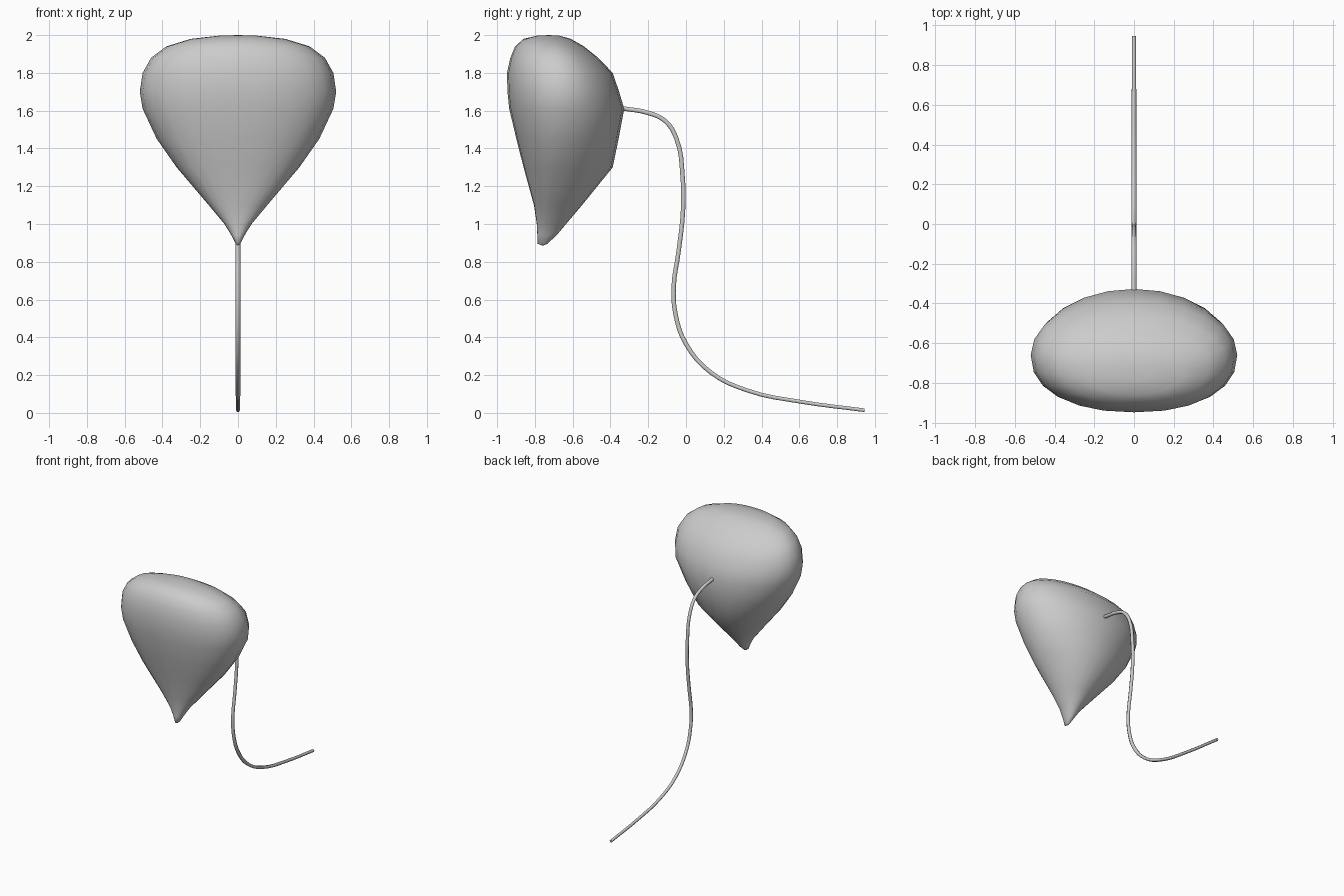
import bpy, bmesh, math

if "Cube" in bpy.data.objects:
    bpy.data.objects.remove(bpy.data.objects["Cube"])

SEGS = 24


def spow(v, p):
    return math.copysign(abs(v) ** p, v)


# body sections: z, half width, front y, y of widest point, back y
SECTIONS = [
    (0.895, 0.012, -0.785, -0.755, -0.735),
    (0.94, 0.035, -0.787, -0.745, -0.685),
    (1.00, 0.072, -0.79, -0.735, -0.635),
    (1.10, 0.155, -0.805, -0.72, -0.55),
    (1.30, 0.325, -0.86, -0.69, -0.388),
    (1.45, 0.43, -0.898, -0.67, -0.357),
    (1.61, 0.505, -0.936, -0.66, -0.327),
    (1.70, 0.52, -0.945, -0.66, -0.354),
    (1.80, 0.505, -0.948, -0.665, -0.388),
    (1.88, 0.46, -0.93, -0.68, -0.465),
    (1.94, 0.38, -0.905, -0.70, -0.54),
    (1.98, 0.25, -0.86, -0.72, -0.61),
    (1.997, 0.10, -0.79, -0.725, -0.67),
]

# body: teardrop lofted through the sections
bm = bmesh.new()
rings = []
for z, w, yf, yc, yb in SECTIONS:
    ring = []
    for i in range(SEGS):
        a = 2 * math.pi * i / SEGS
        c, s = math.cos(a), math.sin(a)
        if s >= 0:
            x, y = w * c, yc + (yb - yc) * s
        else:
            x, y = w * spow(c, 0.88), yc + (yc - yf) * spow(s, 0.88)
        ring.append(bm.verts.new((x, y, z)))
    rings.append(ring)
for r0, r1 in zip(rings, rings[1:]):
    for i in range(SEGS):
        j = (i + 1) % SEGS
        bm.faces.new((r0[i], r0[j], r1[j], r1[i]))
for ring, tip in ((rings[0], (0, -0.757, 0.885)), (rings[-1], (0, -0.725, 2.0))):
    t = bm.verts.new(tip)
    for i in range(SEGS):
        bm.faces.new((ring[i], ring[(i + 1) % SEGS], t))
bmesh.ops.recalc_face_normals(bm, faces=bm.faces)
for f in bm.faces:
    f.smooth = True
mesh = bpy.data.meshes.new("teardrop_body")
bm.to_mesh(mesh)
bm.free()
bpy.context.collection.objects.link(bpy.data.objects.new("teardrop_body", mesh))

# tail: thin tube hanging from the back and trailing along the ground
PATH = [(-0.335, 1.612), (-0.20, 1.588), (-0.11, 1.545), (-0.05, 1.45),
        (-0.018, 1.25), (-0.016, 1.07), (-0.04, 0.85), (-0.065, 0.67),
        (-0.055, 0.52), (0.0, 0.365), (0.13, 0.215), (0.33, 0.117),
        (0.60, 0.06), (0.945, 0.014)]
curve = bpy.data.curves.new("tail", "CURVE")
curve.dimensions = "3D"
curve.bevel_depth = 0.0135
curve.bevel_resolution = 1
curve.resolution_u = 4
curve.use_fill_caps = True
spline = curve.splines.new("BEZIER")
spline.bezier_points.add(len(PATH) - 1)
for k, (p, (y, z)) in enumerate(zip(spline.bezier_points, PATH)):
    p.co = (0, y, z)
    p.handle_left_type = p.handle_right_type = "AUTO"
    p.radius = 1.0 - 0.2 * max(0, k - 9) / 4
bpy.context.collection.objects.link(bpy.data.objects.new("tail", curve))
